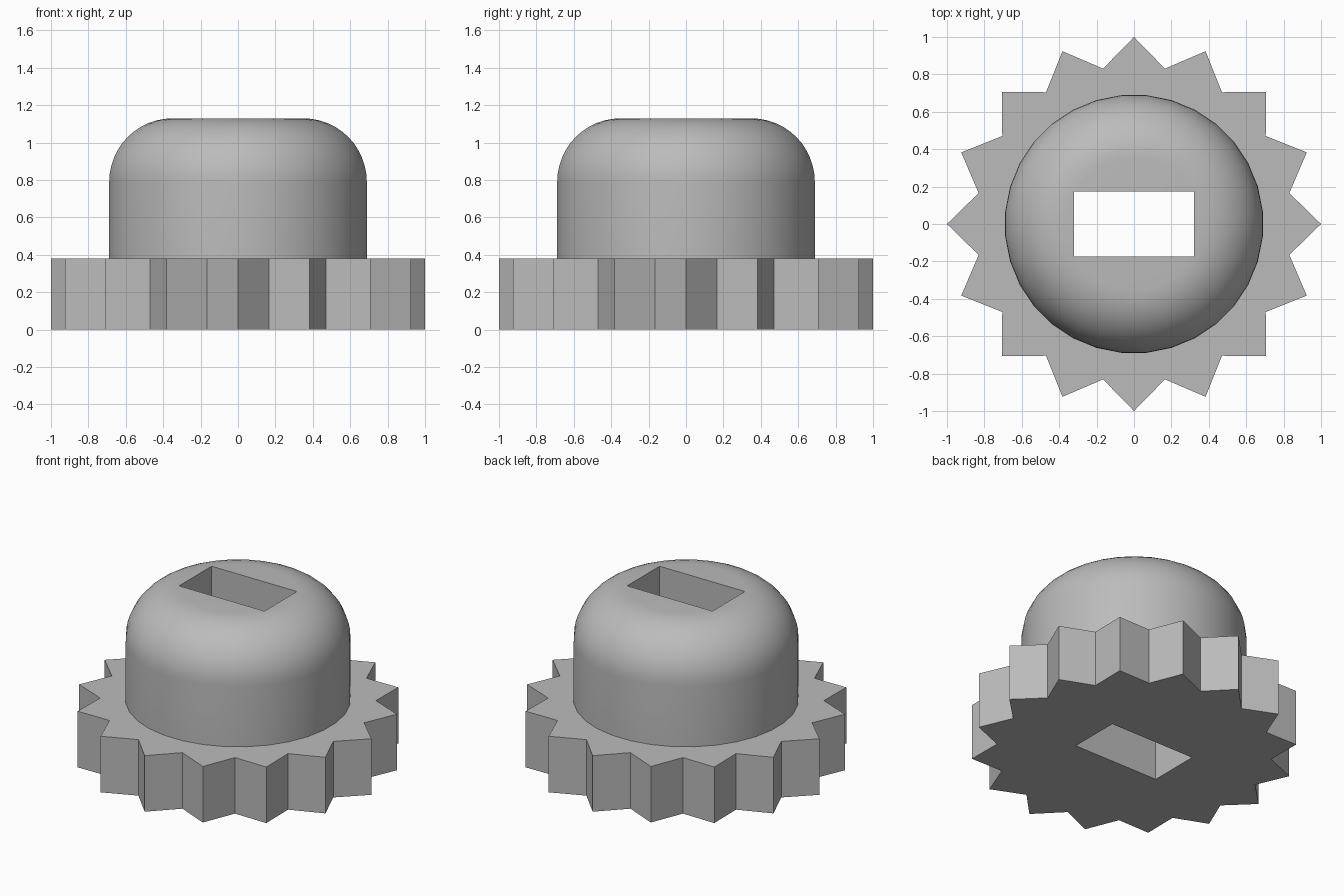
import bpy, bmesh, math

if "Cube" in bpy.data.objects:
    bpy.data.objects.remove(bpy.data.objects["Cube"])

GREY = bpy.data.materials.new("grey plastic")
GREY.diffuse_color = (0.5, 0.5, 0.5, 1)
GREY.use_nodes = True
GREY.node_tree.nodes["Principled BSDF"].inputs["Base Color"].default_value = GREY.diffuse_color


def loft(name, rings):
    """Closed solid from stacked rings with equal point counts."""
    bm = bmesh.new()
    loops = [[bm.verts.new(p) for p in ring] for ring in rings]
    n = len(loops[0])
    for a, b in zip(loops, loops[1:]):
        for i in range(n):
            j = (i + 1) % n
            bm.faces.new((a[i], a[j], b[j], b[i]))
    bm.faces.new(loops[0][::-1])
    bm.faces.new(loops[-1])
    mesh = bpy.data.meshes.new(name)
    bm.to_mesh(mesh)
    bm.free()
    mesh.materials.append(GREY)
    obj = bpy.data.objects.new(name, mesh)
    bpy.context.collection.objects.link(obj)
    return obj


def ring(radii, z, turn=0.0):
    n = len(radii)
    return [(r * math.cos(math.tau * (i + turn) / n),
             r * math.sin(math.tau * (i + turn) / n), z) for i, r in enumerate(radii)]


def apply_boolean(obj, other, operation):
    mod = obj.modifiers.new(operation, 'BOOLEAN')
    mod.operation, mod.object, mod.solver = operation, other, 'EXACT'
    bpy.ops.object.select_all(action='DESELECT')
    bpy.context.view_layer.objects.active = obj
    obj.select_set(True)
    bpy.ops.object.modifier_apply(modifier=mod.name)
    bpy.data.objects.remove(other, do_unlink=True)


# Toothed base: 16 pointed teeth
teeth = [1.0, 0.847] * 16
knob = loft("toothed_knob", [ring(teeth, 0), ring(teeth, 0.38)])

# Round cap with a large rolled-over top edge
SIDES, R, FILLET, TOP = 32, 0.692, 0.34, 1.13
rings = [ring([R] * SIDES, 0.2, 0.5)]
for k in range(13):
    a = math.pi / 2 * k / 12
    rings.append(ring([R - FILLET + FILLET * math.cos(a)] * SIDES,
                      TOP - FILLET + FILLET * math.sin(a), 0.5))
apply_boolean(knob, loft("cap", rings), 'UNION')

# Rectangular slot straight through
slot = loft("slot_cutter", [[(-0.32, -0.174, z), (0.32, -0.174, z),
                             (0.32, 0.174, z), (-0.32, 0.174, z)] for z in (-0.2, 1.4)])
apply_boolean(knob, slot, 'DIFFERENCE')
bpy.ops.object.shade_smooth_by_angle(angle=math.radians(20))
